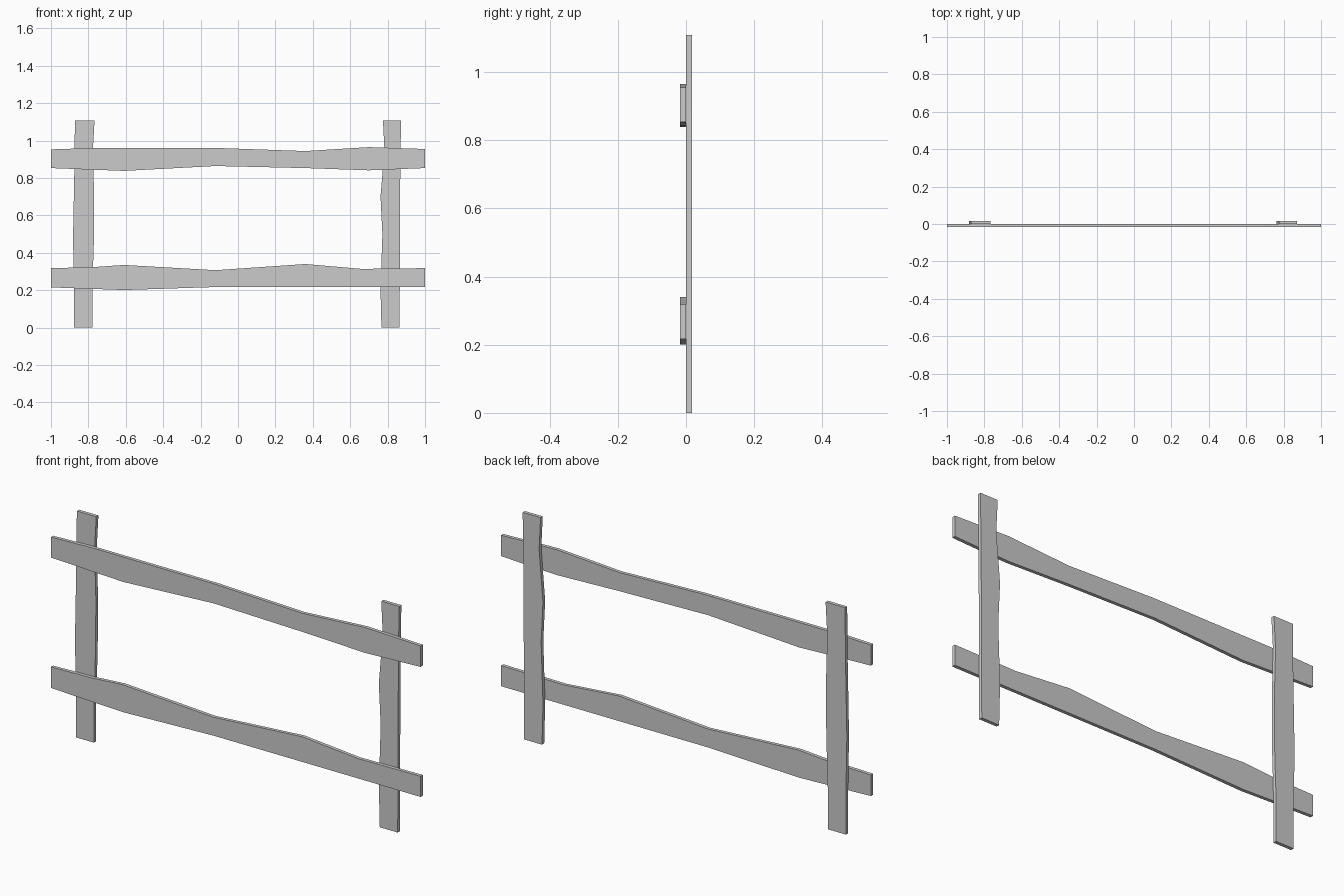
import bpy, bmesh

if "Cube" in bpy.data.objects:
    bpy.data.objects.remove(bpy.data.objects["Cube"])

THICK = 0.017


def plank(name, outline, y_front):
    """Extrude an (x, z) outline backwards into a flat board."""
    bm = bmesh.new()
    face = bm.faces.new([bm.verts.new((x, y_front, z)) for x, z in outline])
    ext = bmesh.ops.extrude_face_region(bm, geom=[face])
    verts = [g for g in ext["geom"] if isinstance(g, bmesh.types.BMVert)]
    bmesh.ops.translate(bm, verts=verts, vec=(0, THICK, 0))
    bmesh.ops.recalc_face_normals(bm, faces=bm.faces)
    mesh = bpy.data.meshes.new(name)
    bm.to_mesh(mesh)
    bm.free()
    obj = bpy.data.objects.new(name, mesh)
    bpy.context.collection.objects.link(obj)
    return obj


# Rails: wavy lower and upper edges, in front of the posts
rails = {
    "upper_rail": (
        [(-1, .853), (-.61, .838), (-.12, .864), (.36, .853), (.70, .841), (1, .853)],
        [(-1, .953), (-.78, .96), (-.1, .96), (.36, .944), (.70, .965), (1, .955)]),
    "lower_rail": (
        [(-1, .215), (-.61, .201), (-.12, .217), (1, .217)],
        [(-1, .318), (-.78, .323), (-.61, .335), (-.12, .307), (.36, .34), (.66, .314), (1, .318)]),
}
for name, (low, high) in rails.items():
    plank(name, low + high[::-1], -THICK)

# Posts: uneven left and right edges, behind the rails
posts = {
    "left_post": (
        [(-.877, 0), (-.877, .2), (-.882, .48), (-.875, .84), (-.872, 1.108)],
        [(-.779, 0), (-.779, .2), (-.771, .45), (-.769, .7), (-.776, .95), (-.767, 1.108)]),
    "right_post": (
        [(.767, 0), (.762, .2), (.772, .5), (.762, .7), (.783, .95), (.775, 1.108)],
        [(.864, 0), (.866, .5), (.868, .9), (.872, 1.108)]),
}
for name, (left, right) in posts.items():
    plank(name, left + right[::-1], 0)
